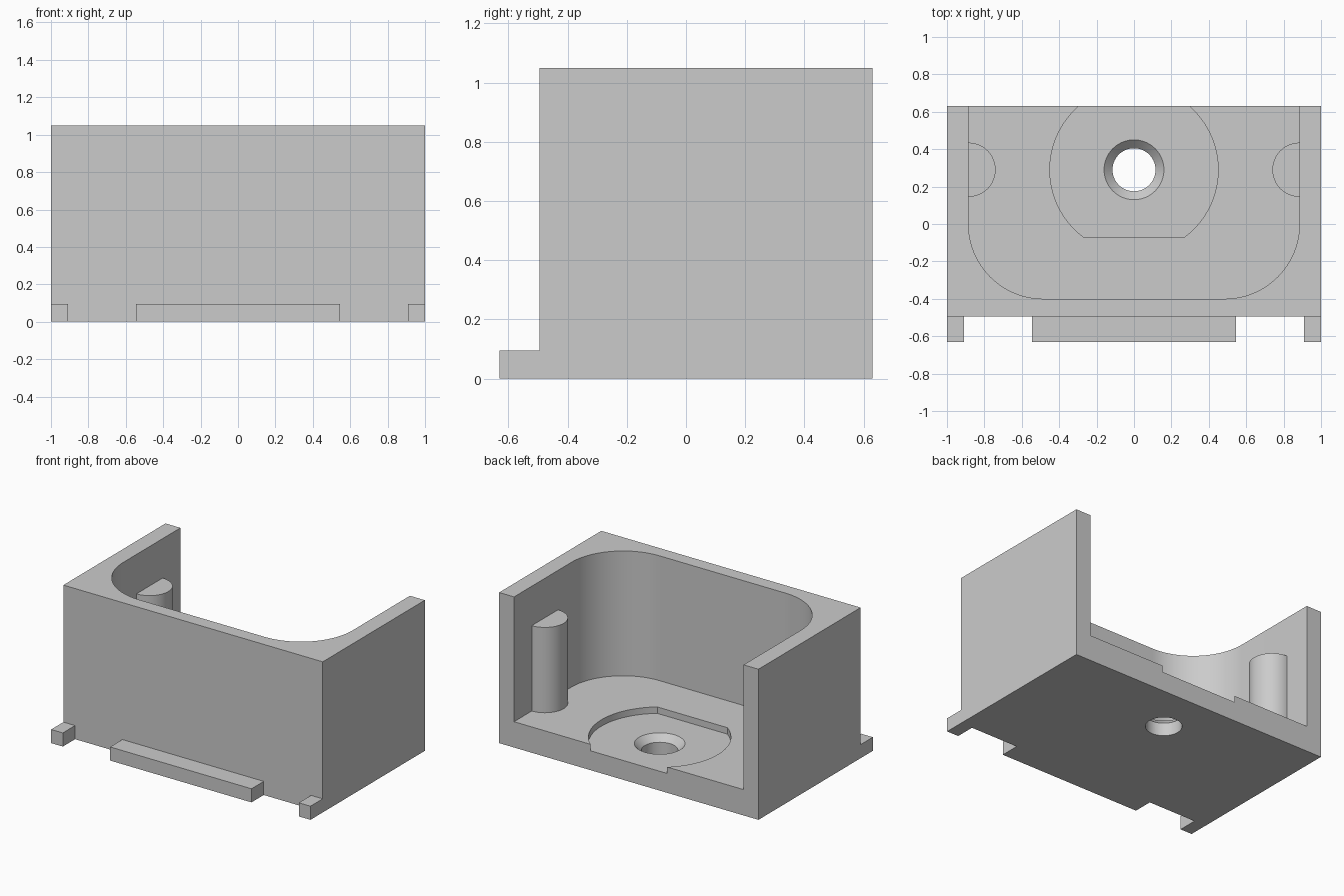
import bpy, bmesh
from math import pi, sin, cos, asin, acos

if "Cube" in bpy.data.objects:
    bpy.data.objects.remove(bpy.data.objects["Cube"], do_unlink=True)

grey = bpy.data.materials.new("plain grey")
grey.use_nodes = True
COLOUR = (0.6, 0.6, 0.6, 1)
grey.diffuse_color = COLOUR
grey.node_tree.nodes["Principled BSDF"].inputs["Base Color"].default_value = COLOUR

# Main sizes
HEIGHT, FLOOR, RECESS = 1.05, 0.18, 0.135
FRONT, BACK, TAB_FRONT = -0.495, 0.63, -0.63
INNER_X, INNER_FRONT, CORNER = 0.885, -0.4, 0.4
HOLE_Y, HOLE_R, SINK_R = 0.29, 0.115, 0.16


def arc(cx, cy, r, start, end, steps=24):
    angles = [start + (end - start) * i / steps for i in range(steps + 1)]
    return [(cx + r * cos(a), cy + r * sin(a)) for a in angles]


def rect(x0, x1, y0, y1):
    return [(x0, y0), (x1, y0), (x1, y1), (x0, y1)]


def finish(name, bm):
    bmesh.ops.recalc_face_normals(bm, faces=bm.faces)
    mesh = bpy.data.meshes.new(name)
    bm.to_mesh(mesh)
    bm.free()
    mesh.materials.append(grey)
    obj = bpy.data.objects.new(name, mesh)
    bpy.context.collection.objects.link(obj)
    return obj


def prism(name, outline, z0, z1):
    bm = bmesh.new()
    face = bm.faces.new([bm.verts.new((x, y, z0)) for x, y in outline])
    top = bmesh.ops.extrude_face_region(bm, geom=[face])["geom"]
    bm.faces.new([v for v in face.verts]) if not face.is_valid else None
    bmesh.ops.translate(bm, vec=(0, 0, z1 - z0),
                        verts=[g for g in top if isinstance(g, bmesh.types.BMVert)])
    return finish(name, bm)


def cone(name, r0, r1, z0, z1):
    bm = bmesh.new()
    bmesh.ops.create_cone(bm, cap_ends=True, segments=64, radius1=r0, radius2=r1, depth=z1 - z0)
    bmesh.ops.translate(bm, vec=(0, HOLE_Y, (z0 + z1) / 2), verts=bm.verts)
    return finish(name, bm)


def cut(target, cutter):
    cutter.hide_render = True
    mod = target.modifiers.new("cut", "BOOLEAN")
    mod.operation, mod.solver, mod.object = "DIFFERENCE", "EXACT", cutter
    bpy.context.view_layer.update()
    graph = bpy.context.evaluated_depsgraph_get()
    mesh = bpy.data.meshes.new_from_object(target.evaluated_get(graph))
    target.modifiers.clear()
    target.data = mesh
    bpy.data.objects.remove(cutter, do_unlink=True)


def smooth(obj):
    bpy.ops.object.select_all(action="DESELECT")
    obj.select_set(True)
    bpy.context.view_layer.objects.active = obj
    bpy.ops.object.shade_smooth_by_angle(angle=pi / 6)


# Housing: block with an open-backed, round-cornered pocket
housing = prism("housing", rect(-1, 1, FRONT, BACK), 0, HEIGHT)
cx, cy = INNER_X - CORNER, INNER_FRONT + CORNER
pocket = (arc(-cx, cy, CORNER, pi, 1.5 * pi) + arc(cx, cy, CORNER, 1.5 * pi, 2 * pi)
          + [(INNER_X, BACK + 0.2), (-INNER_X, BACK + 0.2)])
cut(housing, prism("pocket_cutter", pocket, FLOOR, HEIGHT + 0.2))

# Shallow round recess, flat towards the front and open at the back
R, flat = 0.45, 0.36
low, high = -asin(flat / R), asin((BACK - HOLE_Y) / R)
recess = (arc(0, HOLE_Y, R, low, high, 32) + [(R * cos(high), BACK + 0.2), (-R * cos(high), BACK + 0.2)]
          + arc(0, HOLE_Y, R, pi - high, pi - low, 32))
cut(housing, prism("recess_cutter", recess, RECESS, FLOOR + 0.1))

# Countersunk screw hole
depth = SINK_R - HOLE_R
cut(housing, cone("hole_cutter", HOLE_R, HOLE_R, -0.1, FLOOR + 0.1))
cut(housing, cone("countersink_cutter", HOLE_R - 0.01, SINK_R + 0.01, RECESS - depth - 0.01, RECESS + 0.01))
smooth(housing)

# Half-round posts on the side walls
for side, start in (("left", pi / 2), ("right", -pi / 2)):
    x = INNER_X if side == "left" else -INNER_X
    post = prism(side + "_post", arc(x, HOLE_Y, 0.145, start, start + pi, 32), FLOOR, 0.775)
    smooth(post)

# Locating tabs along the bottom front edge
for name, x0, x1 in (("right_tab", -1, -0.91), ("centre_tab", -0.545, 0.545), ("left_tab", 0.91, 1)):
    prism(name, rect(x0, x1, TAB_FRONT, FRONT), 0, 0.095)
